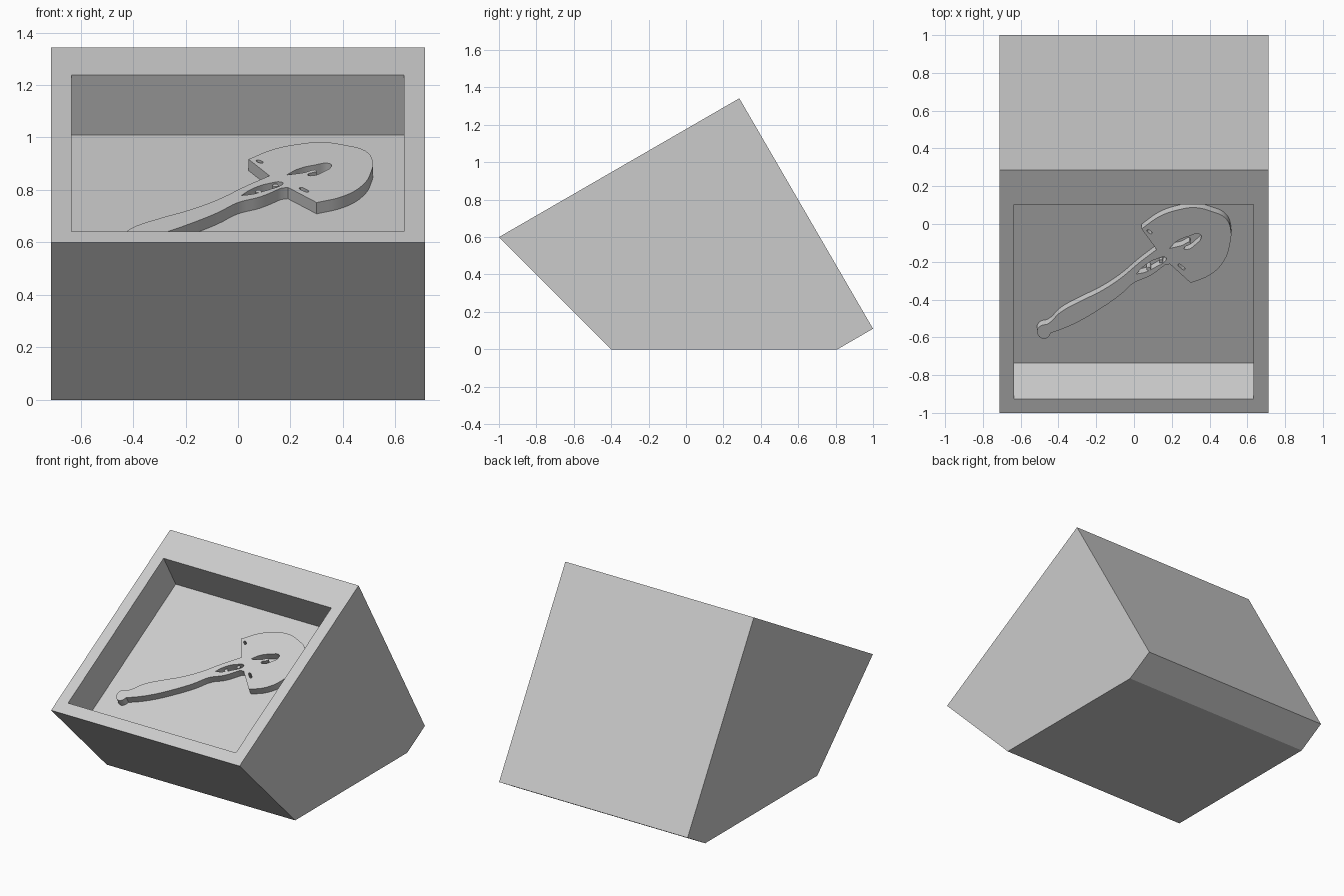
import bpy, bmesh, math
from mathutils import Vector

cube = bpy.data.objects.get("Cube")
if cube:
    bpy.data.objects.remove(cube, do_unlink=True)

SLOPE = math.radians(30)
COS = math.cos(SLOPE)

grey = bpy.data.materials.new("plain_grey")
grey.use_nodes = True
grey.diffuse_color = (0.6, 0.6, 0.6, 1)
grey.node_tree.nodes["Principled BSDF"].inputs["Base Color"].default_value = (0.6, 0.6, 0.6, 1)


def link(name, data):
    obj = bpy.data.objects.new(name, data)
    bpy.context.collection.objects.link(obj)
    data.materials.append(grey)
    return obj


def prism(name, profile, x0, x1):
    """Side profile (y, z) extruded along x."""
    bm = bmesh.new()
    face = bm.faces.new([bm.verts.new((x0, y, z)) for y, z in profile])
    side = bmesh.ops.extrude_face_region(bm, geom=[face])["geom"]
    moved = [v for v in side if isinstance(v, bmesh.types.BMVert)]
    bmesh.ops.translate(bm, verts=moved, vec=(x1 - x0, 0, 0))
    bmesh.ops.recalc_face_normals(bm, faces=bm.faces)
    mesh = bpy.data.meshes.new(name)
    bm.to_mesh(mesh)
    bm.free()
    return link(name, mesh)


def bake(obj):
    """Replace an object's data by its evaluated mesh."""
    deps = bpy.context.evaluated_depsgraph_get()
    return bpy.data.meshes.new_from_object(obj.evaluated_get(deps))


# Sloping block with a recessed tray in its upper face
block = prism("block", [(-1, .6), (-.4, 0), (.81, 0), (1, .11), (.285, 1.342)], -.712, .712)
cutter = prism("tray_cutter", [(-.985, .7), (-.735, .45), (.235, 1.01), (.055, 1.322)], -.635, .633)
cutter.hide_render = True
cut = block.modifiers.new("tray", "BOOLEAN")
cut.object = cutter
cut.operation = "DIFFERENCE"
cut.solver = "EXACT"
bpy.context.view_layer.update()
block.data = bake(block)
block.modifiers.clear()
bpy.data.objects.remove(cutter, do_unlink=True)

# Shovel outline: plan points, with the sharp corners listed apart
blade = [(.04, -.026), (.139, .042), (.235, .075), (.319, .087), (.406, .068), (.485, .03),
         (.513, -.035), (.508, -.106), (.476, -.196), (.402, -.27), (.3, -.312), (.19, -.212)]
handle_low = [(.164, -.217), (.085, -.274), (0, -.312), (-.074, -.376), (-.18, -.45),
              (-.286, -.513), (-.39, -.56), (-.44, -.577)]
grip = [(-.458, -.602), (-.49, -.605), (-.513, -.566), (-.495, -.54), (-.455, -.528)]
handle_top = [(-.39, -.468), (-.286, -.41), (-.18, -.358), (-.074, -.29), (.03, -.203), (.12, -.135)]
corners = {(.04, -.026), (.3, -.312), (.19, -.212), (.164, -.217), (.12, -.135), (-.44, -.577)}

# Openings: neck slot, curved blade opening and two slits
slot = [(.013, -.265), (.05, -.225), (.12, -.185), (.17, -.18), (.165, -.197), (.12, -.225), (.06, -.255)]
crescent = [(.185, -.13), (.23, -.09), (.29, -.065), (.35, -.055), (.355, -.075),
            (.33, -.105), (.28, -.135), (.265, -.13), (.3, -.1), (.25, -.115)]
corners |= {slot[0], crescent[0]}


def slit(a, b, width=.007):
    a, b = Vector(a), Vector(b)
    mid, off = (a + b) / 2, (b - a).orthogonal().normalized() * width
    return [tuple(p) for p in (a, mid + off, b, mid - off)]


curve = bpy.data.curves.new("shovel_outline", "CURVE")
curve.dimensions = "2D"
curve.fill_mode = "BOTH"
curve.extrude = .03
curve.resolution_u = 5
for loop in (blade + handle_low + grip + handle_top, slot, crescent,
             slit((.07, -.033), (.095, -.05)), slit((.235, -.213), (.268, -.242))):
    spline = curve.splines.new("BEZIER")
    spline.bezier_points.add(len(loop) - 1)
    spline.use_cyclic_u = True
    for point, (x, y) in zip(spline.bezier_points, loop):
        point.co = (x, y / COS, 0)
        kind = "VECTOR" if (x, y) in corners else "AUTO"
        point.handle_left_type = point.handle_right_type = kind
outline = link("shovel_outline", curve)
bpy.context.view_layer.update()
shovel = bpy.data.objects.new("shovel", bake(outline))
bpy.context.collection.objects.link(shovel)
bpy.data.objects.remove(outline, do_unlink=True)

# Lay the relief on the tray floor
shovel.location = (0, .015, .906)
shovel.rotation_euler.x = SLOPE

# Two pins standing in the neck slot
for name, x, y in (("lower_pin", .078, -.238), ("upper_pin", .143, -.198)):
    bm = bmesh.new()
    bmesh.ops.create_cone(bm, cap_ends=True, segments=12, radius1=.011, radius2=.011, depth=.06)
    mesh = bpy.data.meshes.new(name)
    bm.to_mesh(mesh)
    bm.free()
    pin = link(name, mesh)
    pin.location = (x, y + .015, .906 + y * math.tan(SLOPE))
    pin.rotation_euler.x = SLOPE

# Soft curved walls, sharp rims
bpy.ops.object.select_all(action="DESELECT")
shovel.select_set(True)
bpy.context.view_layer.objects.active = shovel
bpy.ops.object.shade_smooth_by_angle(angle=math.radians(30))
